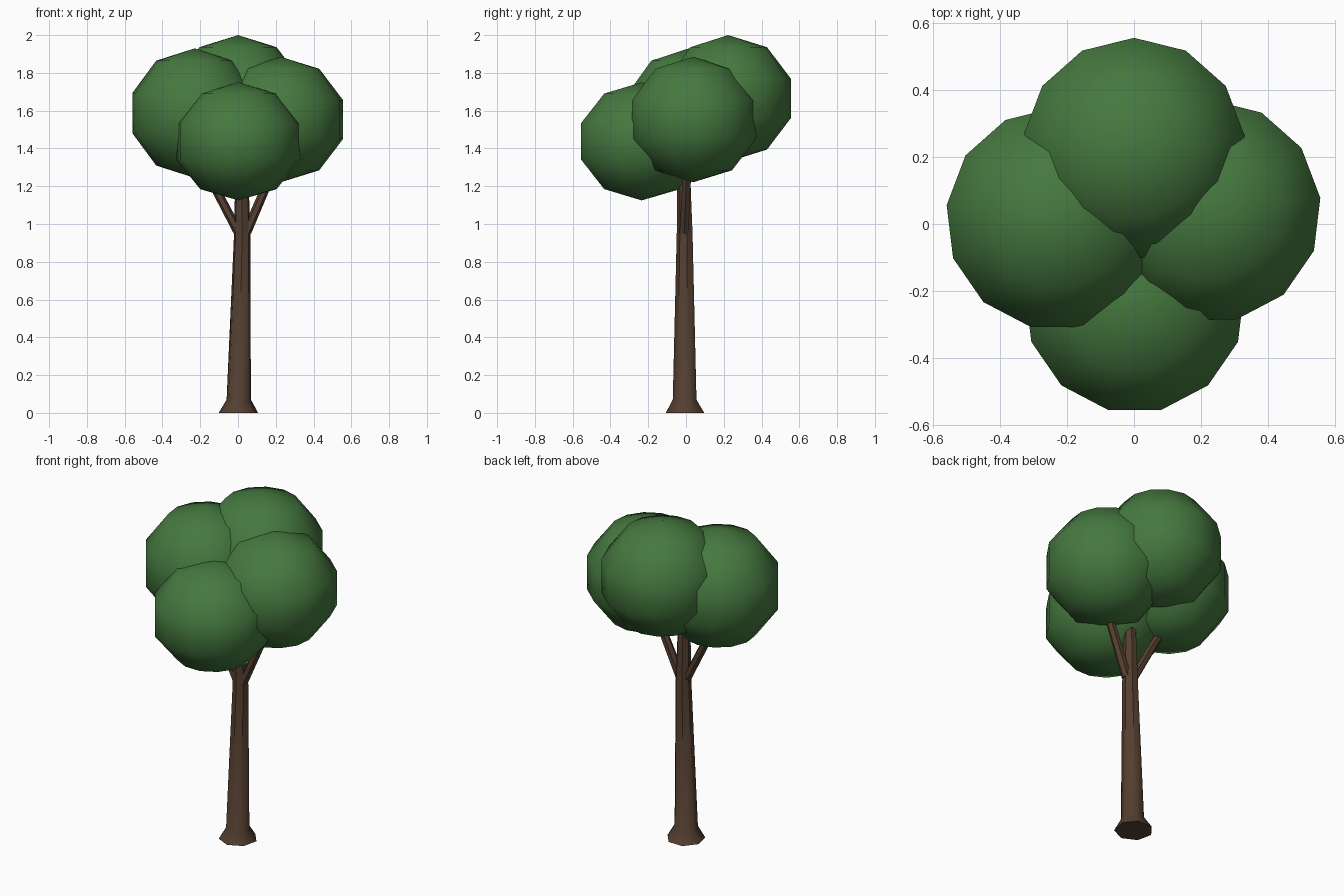
import bpy, bmesh
from math import sin, cos, pi

if "Cube" in bpy.data.objects:
    bpy.data.objects.remove(bpy.data.objects["Cube"])

def material(name, rgb):
    m = bpy.data.materials.new(name)
    m.diffuse_color = (*rgb, 1)
    m.use_nodes = True
    m.node_tree.nodes["Principled BSDF"].inputs["Base Color"].default_value = m.diffuse_color
    return m

BARK = material("bark", (0.09, 0.05, 0.03))
LEAF = material("leaves", (0.06, 0.19, 0.05))

def loft(name, rings, sides, start, mat):
    """Stack horizontal rings (x, y, z, radius); zero radius closes to a point."""
    bm = bmesh.new()
    loops = []
    for x, y, z, r in rings:
        loops.append([bm.verts.new((x + r * cos(start + 2 * pi * i / sides),
                                    y + r * sin(start + 2 * pi * i / sides), z))
                      for i in range(sides)])
    for a, b in zip(loops, loops[1:]):
        for i in range(sides):
            j = (i + 1) % sides
            bm.faces.new((a[i], a[j], b[j], b[i]))
    if rings[0][3] > 0:
        bm.faces.new(loops[0][::-1])
    if rings[-1][3] > 0:
        bm.faces.new(loops[-1])
    bmesh.ops.remove_doubles(bm, verts=bm.verts, dist=1e-5)
    bmesh.ops.recalc_face_normals(bm, faces=bm.faces)
    me = bpy.data.meshes.new(name)
    bm.to_mesh(me)
    bm.free()
    me.materials.append(mat)
    ob = bpy.data.objects.new(name, me)
    bpy.context.collection.objects.link(ob)
    bpy.ops.object.select_all(action='DESELECT')
    ob.select_set(True)
    bpy.context.view_layer.objects.active = ob
    bpy.ops.object.shade_smooth_by_angle(angle=pi * 50 / 180)
    return ob

# Trunk with flared foot
loft("trunk", [(0.002, 0, 0, 0.107), (0.004, -0.004, 0.07, 0.066),
               (0.022, -0.005, 0.95, 0.044), (0.02, -0.012, 1.40, 0.032)],
     7, -pi / 2, BARK)

# Two side branches reaching into the crown
loft("left_branch", [(0.01, -0.01, 0.94, 0.028), (-0.23, 0.01, 1.40, 0.026)],
     6, 0, BARK)
loft("right_branch", [(0.042, -0.01, 0.95, 0.028), (0.235, 0.01, 1.40, 0.024)],
     6, 0, BARK)

# Crown: four faceted leaf balls (centre, horizontal radius, vertical radius)
for name, x, y, z, r, rz in [
        ("left_foliage", -0.229, 0.016, 1.587, 0.35, 0.343),
        ("right_foliage", 0.226, 0.038, 1.553, 0.35, 0.332),
        ("front_foliage", 0.002, -0.235, 1.4375, 0.347, 0.3125),
        ("back_foliage", 0.0, 0.223, 1.665, 0.35, 0.335)]:
    rings = [(x, y, z - rz * cos(pi * k / 5), r * sin(pi * k / 5) if 0 < k < 5 else 0)
             for k in range(6)]
    loft(name, rings, 13, pi / 2, LEAF)
